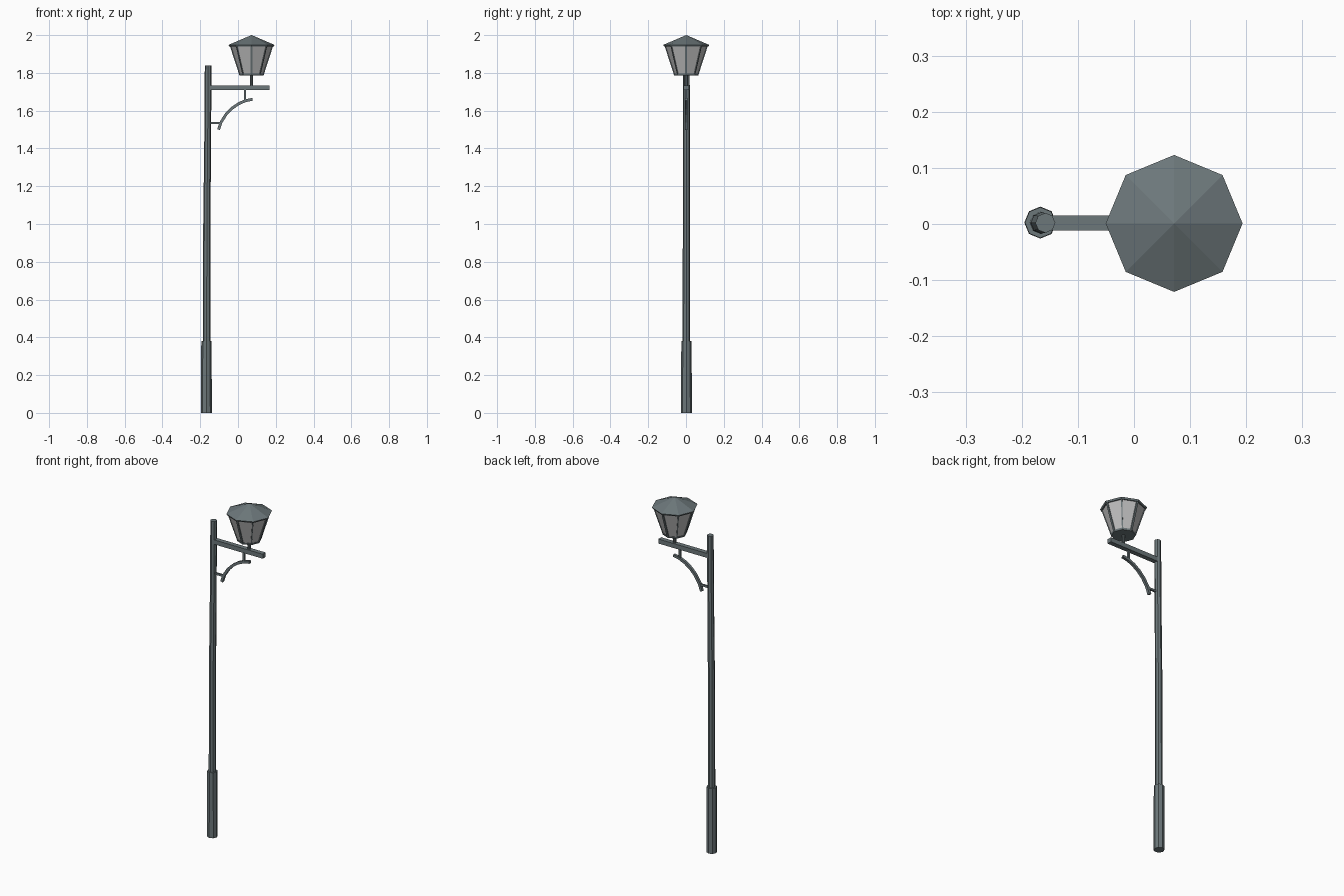
import bpy, bmesh, math
from mathutils import Vector

if "Cube" in bpy.data.objects:
    bpy.data.objects.remove(bpy.data.objects["Cube"])


def material(name, rgb):
    m = bpy.data.materials.new(name)
    m.diffuse_color = (*rgb, 1)
    m.use_nodes = True
    m.node_tree.nodes["Principled BSDF"].inputs["Base Color"].default_value = m.diffuse_color
    return m


METAL = material("slate_metal", (0.15, 0.185, 0.195))
GLASS = material("pale_glass", (0.52, 0.52, 0.52))
Y0 = 0.001            # centre line of the lamp
LAMP_X = 0.0715       # lantern axis


def add_object(name, bm, mat):
    bmesh.ops.recalc_face_normals(bm, faces=bm.faces)
    me = bpy.data.meshes.new(name)
    bm.to_mesh(me)
    bm.free()
    me.materials.append(mat)
    ob = bpy.data.objects.new(name, me)
    bpy.context.collection.objects.link(ob)
    return ob


def skin(bm, rings):
    """Join equal rings of points into a closed tube."""
    vs = [[bm.verts.new(p) for p in r] for r in rings]
    n = len(vs[0])
    for a, b in zip(vs, vs[1:]):
        for i in range(n):
            j = (i + 1) % n
            bm.faces.new((a[i], a[j], b[j], b[i]))
    bm.faces.new(vs[0][::-1])
    bm.faces.new(vs[-1])


def lathe(name, rows, mat, y=Y0, sides=8):
    """Rows of (centre x, z, radius)."""
    bm = bmesh.new()
    skin(bm, [[(x + r * math.cos(math.tau * i / sides),
                y + r * math.sin(math.tau * i / sides), z)
               for i in range(sides)] for x, z, r in rows])
    return add_object(name, bm, mat)


def bar(bm, path, w, d):
    """Rectangular bar along a path; w = width across, d = depth."""
    path = [Vector(p) for p in path]
    rings = []
    for i, p in enumerate(path):
        t = (path[min(i + 1, len(path) - 1)] - path[max(i - 1, 0)]).normalized()
        ref = Vector((0, 1, 0))
        if abs(t.dot(ref)) > 0.9:
            ref = Vector((1, 0, 0))
        s = (ref - t * ref.dot(t)).normalized()
        u = t.cross(s)
        rings.append([p + s * a * w / 2 + u * b * d / 2
                      for a, b in ((-1, -1), (1, -1), (1, 1), (-1, 1))])
    skin(bm, rings)


def bar_object(name, path, w, d):
    bm = bmesh.new()
    bar(bm, path, w, d)
    return add_object(name, bm, METAL)


# Post: wide foot and slightly leaning, tapering pole
lathe("post_base", [(-0.167, 0, 0.0285), (-0.167, 0.38, 0.0275)], METAL, 0.0025)
lathe("post_pole", [(-0.166, 0.37, 0.020), (-0.165, 1.0, 0.019),
                    (-0.1605, 1.45, 0.018), (-0.158, 1.84, 0.0178)], METAL, 0.002)

# Horizontal arm
bar_object("arm", [(-0.16, 0.0015, 1.7215), (0.168, 0.0015, 1.7215)], 0.027, 0.026)

# Curved brace with its two short connectors
curve = [(-0.103, 1.50), (-0.089, 1.54), (-0.062, 1.582), (-0.030, 1.614),
         (0.004, 1.637), (0.040, 1.653), (0.077, 1.66)]
bar_object("curved_brace", [(x, Y0, z) for x, z in curve], 0.015, 0.015)
bar_object("brace_hanger", [(0.038, Y0, 1.653), (0.038, Y0, 1.715)], 0.011, 0.011)
bar_object("brace_wall_tie", [(-0.16, Y0, 1.535), (-0.09, Y0, 1.535)], 0.011, 0.011)

# Lantern stem, floor, glass and roof
lathe("lantern_stem", [(LAMP_X, 1.73, 0.0085), (LAMP_X, 1.79, 0.0085)], METAL)
lathe("lantern_floor", [(LAMP_X, 1.786, 0.064), (LAMP_X, 1.796, 0.067)], METAL)
lathe("lantern_glass", [(LAMP_X, 1.794, 0.063), (LAMP_X, 1.945, 0.112)], GLASS)
lathe("lantern_roof", [(LAMP_X, 1.939, 0.117), (LAMP_X, 1.948, 0.122),
                       (LAMP_X, 2.0, 0.0005)], METAL)

# Glazing bars along the lantern corners
bm = bmesh.new()
for i in range(8):
    a = math.tau * i / 8
    c, s = math.cos(a), math.sin(a)
    w = 0.011 if i % 2 == 0 else 0.006
    lo, hi = [Vector((LAMP_X + r * c, Y0 + r * s, z))
              for r, z in ((0.063, 1.792), (0.112, 1.943))]
    t = (hi - lo).normalized()
    side = Vector((-s, c, 0))
    out = side.cross(t)
    skin(bm, [[p + side * w / 2 * j + out * 0.0025 * k
               for j, k in ((-1, -1), (1, -1), (1, 1), (-1, 1))] for p in (lo, hi)])
add_object("lantern_bars", bm, METAL)
